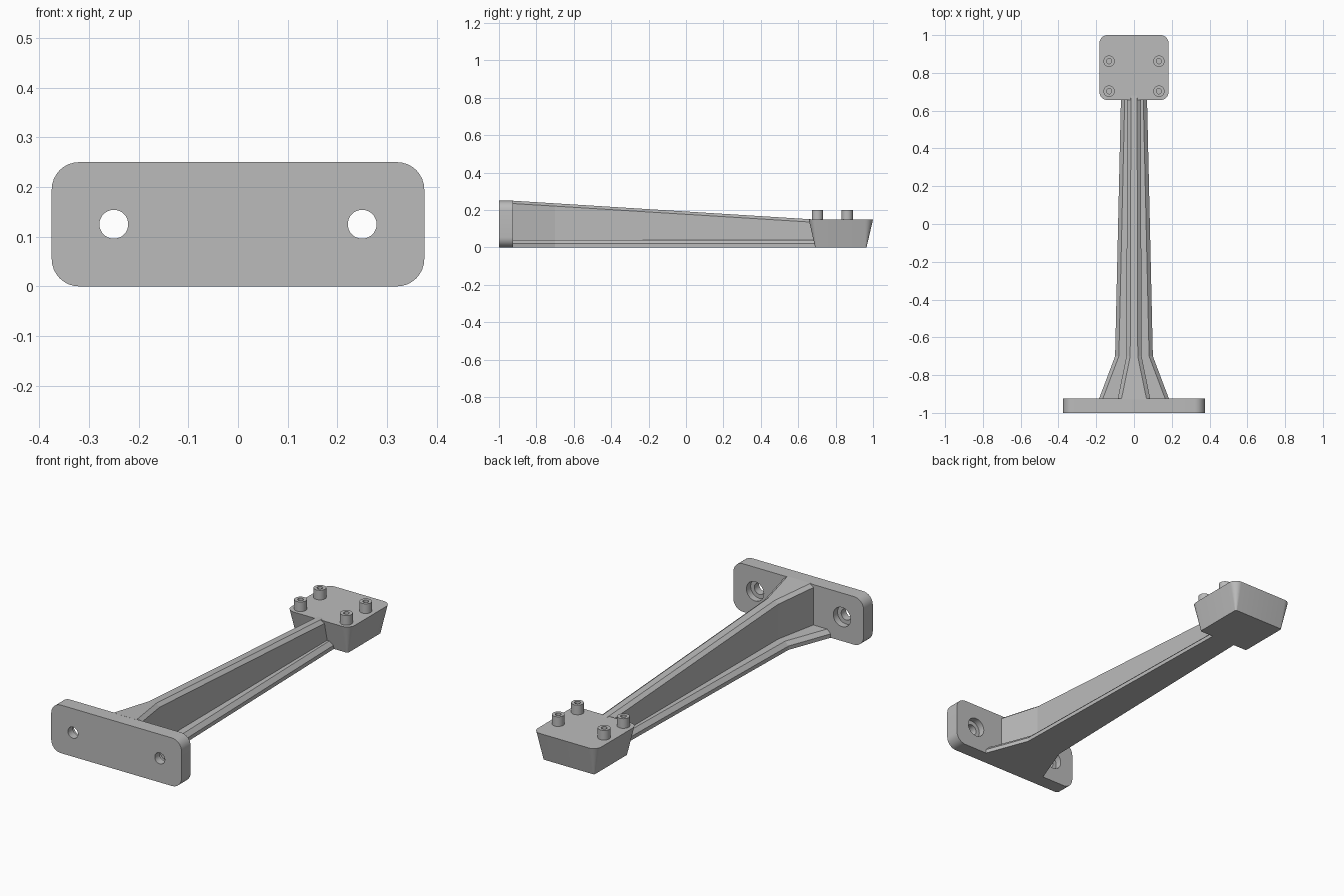
import bpy, bmesh, math
from mathutils import Matrix

cube = bpy.data.objects.get("Cube")
if cube:
    bpy.data.objects.remove(cube, do_unlink=True)

grey = bpy.data.materials.new("plain grey")
grey.use_nodes = True
grey.diffuse_color = (0.5, 0.5, 0.5, 1)
grey.node_tree.nodes["Principled BSDF"].inputs["Base Color"].default_value = (0.5, 0.5, 0.5, 1)

FACE_FRONT = Matrix.Rotation(math.radians(90), 4, "X")   # local z becomes -y


def loft(name, rings, matrix=Matrix()):
    """Skin a stack of equal-length rings and cap both ends."""
    bm = bmesh.new()
    loops = [[bm.verts.new(matrix @ Matrix.Translation(p).to_translation()) for p in ring]
             for ring in rings]
    for a, b in zip(loops, loops[1:]):
        for i in range(len(a)):
            j = (i + 1) % len(a)
            bm.faces.new((a[i], a[j], b[j], b[i]))
    bm.faces.new(loops[0])
    bm.faces.new(loops[-1])
    bmesh.ops.recalc_face_normals(bm, faces=bm.faces)
    mesh = bpy.data.meshes.new(name)
    bm.to_mesh(mesh)
    bm.free()
    mesh.materials.append(grey)
    obj = bpy.data.objects.new(name, mesh)
    bpy.context.collection.objects.link(obj)
    return obj


def activate(obj):
    bpy.ops.object.select_all(action="DESELECT")
    obj.select_set(True)
    bpy.context.view_layer.objects.active = obj


def smooth(obj):
    activate(obj)
    bpy.ops.object.shade_smooth_by_angle(angle=math.radians(25))


def rounded_rect(hx, hy, r, z, steps=8):
    ring = []
    for k, (sx, sy) in enumerate(((1, 1), (-1, 1), (-1, -1), (1, -1))):
        for i in range(steps + 1):
            a = math.pi / 2 * (k + i / steps)
            ring.append((sx * (hx - r) + r * math.cos(a), sy * (hy - r) + r * math.sin(a), z))
    return ring


def circle(r, z, n=32):
    return [(r * math.cos(2 * math.pi * i / n), r * math.sin(2 * math.pi * i / n), z)
            for i in range(n)]


# Wall plate with two counterbored screw holes
half_h = 0.125
plate = loft("wall_plate", [rounded_rect(0.375, half_h, 0.055, z) for z in (0.925, 1.0)],
             Matrix.Translation((0, 0, half_h)) @ FACE_FRONT)
for x in (-0.25, 0.25):
    bore = loft("bore_cutter", [circle(0.05, 0.9), circle(0.05, 0.96),
                                circle(0.029, 0.96), circle(0.029, 1.05)],
                Matrix.Translation((x, 0, half_h)) @ FACE_FRONT)
    bore.hide_render = True
    cut = plate.modifiers.new("screw_hole", "BOOLEAN")
    cut.operation = "DIFFERENCE"
    cut.solver = "EXACT"
    cut.object = bore
    activate(plate)
    bpy.ops.object.modifier_apply(modifier=cut.name)
    bpy.data.objects.remove(bore, do_unlink=True)
smooth(plate)


# Tapered arm: chamfered bottom flange and upright web, flared at the plate
def arm_section(y, flange, web):
    top = 0.25 - 0.0623 * (y + 0.925)
    half = [(flange, 0), (flange, 0.02), (flange - 0.02, 0.04),
            (web, 0.04), (web, top - 0.015), (web - 0.02, top)]
    return [(x, y, z) for x, z in half] + [(-x, y, z) for x, z in reversed(half)]


arm = loft("support_arm", [arm_section(-0.93, 0.187, 0.087),
                           arm_section(-0.7, 0.1, 0.04),
                           arm_section(0.71, 0.068, 0.036)])

# Tapered mounting block
block = loft("mounting_block",
             [rounded_rect(0.148, 0.137, 0.008, 0), rounded_rect(0.183, 0.172, 0.043, 0.15)],
             Matrix.Translation((0, 0.828, 0)))
smooth(block)

# Four hollow pegs on the block
for x in (-0.132, 0.132):
    for y in (0.703, 0.862):
        side = "left" if x > 0 else "right"
        end = "front" if y < 0.8 else "back"
        peg = loft(f"peg_{end}_{side}",
                   [circle(0.03, 0.145), circle(0.03, 0.2), circle(0.014, 0.2), circle(0.014, 0.155)],
                   Matrix.Translation((x, y, 0)))
        smooth(peg)
